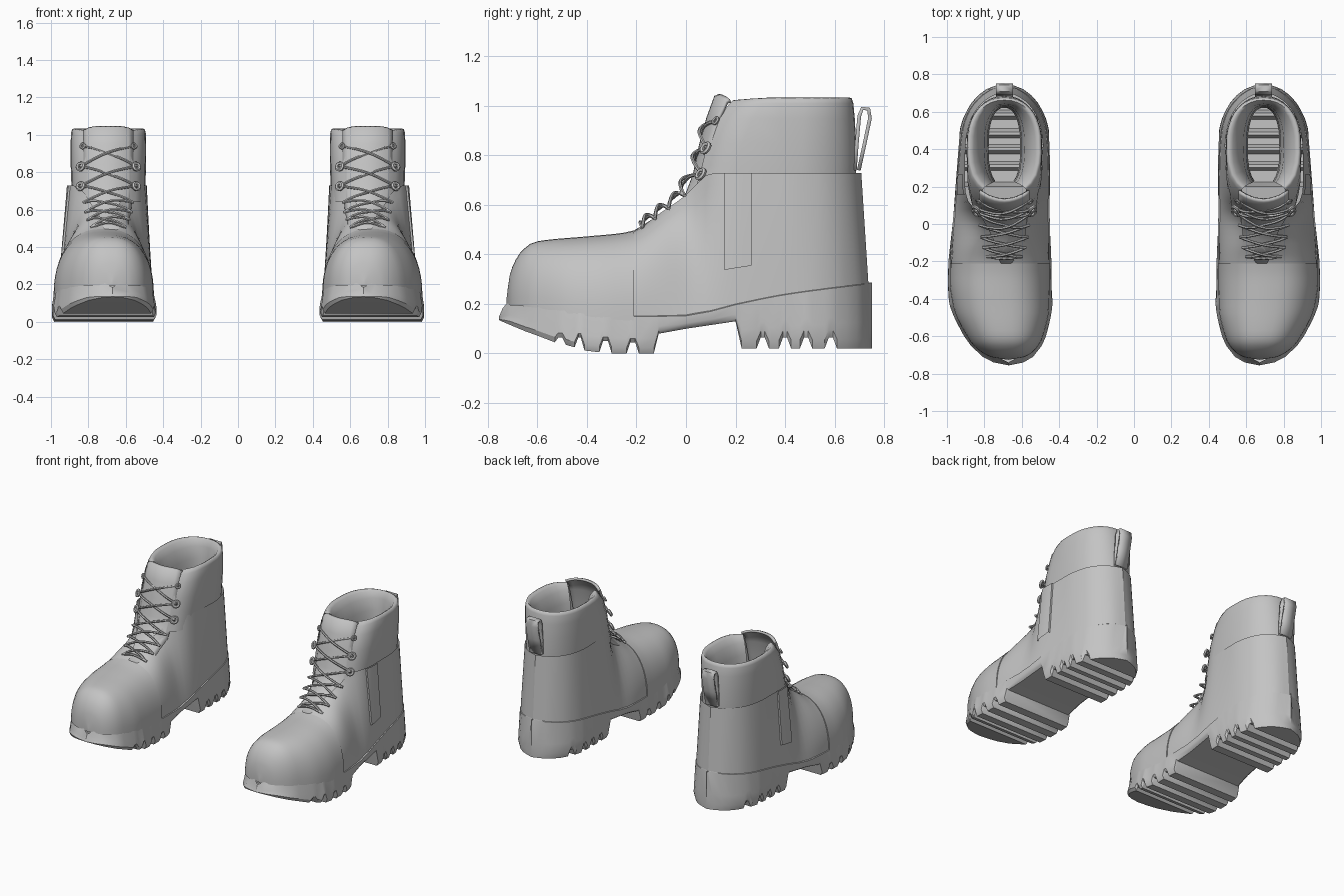
import bpy, bmesh, math
from mathutils import Vector

if "Cube" in bpy.data.objects:
    bpy.data.objects.remove(bpy.data.objects["Cube"])

grey = bpy.data.materials.new("grey leather")
grey.diffuse_color = (0.55, 0.55, 0.55, 1)
grey.use_nodes = True
grey.node_tree.nodes["Principled BSDF"].inputs["Base Color"].default_value = grey.diffuse_color


def curve_fn(pts):
    """Smooth monotone interpolation through (y, value) pairs."""
    d = [(b[1] - a[1]) / (b[0] - a[0]) for a, b in zip(pts, pts[1:])]
    m = [d[0]] + [0 if p * q <= 0 else 2 * p * q / (p + q) for p, q in zip(d, d[1:])] + [d[-1]]

    def f(y):
        y = min(max(y, pts[0][0]), pts[-1][0])
        i = 0
        while i < len(d) - 1 and y > pts[i + 1][0]:
            i += 1
        h = pts[i + 1][0] - pts[i][0]
        t = (y - pts[i][0]) / h
        return ((2*t**3 - 3*t*t + 1) * pts[i][1] + (t**3 - 2*t*t + t) * h * m[i]
                + (3*t*t - 2*t**3) * pts[i+1][1] + (t**3 - t*t) * h * m[i+1])
    return f


def finish(ob, angle=40):
    """Material, smooth shading and the mirrored second boot."""
    ob.data.materials.append(grey)
    bpy.ops.object.select_all(action='DESELECT')
    ob.select_set(True)
    bpy.context.view_layer.objects.active = ob
    if ob.type == 'CURVE':
        bpy.ops.object.convert(target='MESH')
        ob = bpy.context.object
    bpy.ops.object.shade_smooth_by_angle(angle=math.radians(angle))
    ob.modifiers.new("other_boot", 'MIRROR').use_mirror_merge = False
    return ob


def loft(name, rows, thick=0, angle=40):
    """Sheet through rows of points."""
    bm = bmesh.new()
    vs = [[bm.verts.new(p) for p in r] for r in rows]
    for a, b in zip(vs, vs[1:]):
        for i in range(len(a) - 1):
            bm.faces.new((a[i], a[i+1], b[i+1], b[i]))
    bmesh.ops.remove_doubles(bm, verts=bm.verts, dist=1e-5)
    bmesh.ops.recalc_face_normals(bm, faces=bm.faces)
    me = bpy.data.meshes.new(name)
    bm.to_mesh(me)
    bm.free()
    ob = bpy.data.objects.new(name, me)
    bpy.context.collection.objects.link(ob)
    if thick:
        s = ob.modifiers.new("thickness", 'SOLIDIFY')
        s.thickness, s.offset = thick, 0
    return finish(ob, angle)


def tube(name, pts, r, cyclic=False):
    cu = bpy.data.curves.new(name, 'CURVE')
    cu.dimensions, cu.bevel_depth, cu.bevel_resolution, cu.resolution_u = '3D', r, 1, 5
    sp = cu.splines.new('BEZIER')
    sp.bezier_points.add(len(pts) - 1)
    for b, p in zip(sp.bezier_points, pts):
        b.co = p
        b.handle_left_type = b.handle_right_type = 'AUTO'
    sp.use_cyclic_u = cyclic
    cu.use_fill_caps = not cyclic
    ob = bpy.data.objects.new(name, cu)
    bpy.context.collection.objects.link(ob)
    return finish(ob)


# Shape of the upper along its length
centre = curve_fn([(-.75, .67), (-.3, .718), (0, .71), (.4, .695), (.75, .69)])
base_w = curve_fn([(-.72, 0), (-.705, .085), (-.65, .162), (-.58, .207), (-.45, .25), (-.3, .262),
                   (-.1, .26), (.1, .25), (.3, .24), (.5, .222), (.6, .19), (.68, .128),
                   (.72, .07), (.738, 0)])
top_w = curve_fn([(-.22, .09), (.03, .12), (.12, .18), (.2, .202), (.42, .207), (.55, .188),
                  (.62, .16), (.68, .115), (.715, .066), (.738, 0)])
top_z = curve_fn([(-.72, .205), (-.708, .30), (-.695, .345), (-.66, .405), (-.6, .447), (-.4, .467),
                  (-.25, .482), (-.2, .5), (-.1, .57), (0, .64), (.05, .69), (.1, .73), (.74, .73)])
sole_z = curve_fn([(-.755, .145), (-.72, .215), (-.4, .17), (-.2, .152), (0, .155), (.2, .2),
                   (.4, .24), (.74, .285)])


def skin(y, u, side, off=0):
    """Point on the upper: u runs from the sole (0) to the top edge (1)."""
    k = min(max((y + .22) / .34, 0), 1)
    k = k * k * (3 - 2 * k)
    wb, wt, zb = base_w(y), top_w(y), sole_z(y) - .02
    h = top_z(y) - zb
    a = u * math.pi / 2
    c, s = max(math.cos(a), 0) ** .8, math.sin(a) ** .9
    x = (1 - k) * wb * c + k * (wb + (wt - wb) * u)
    z = zb + h * ((1 - k) * s + k * u)
    back = min(max((y - .4) / .3, 0), 1)
    n = off / max(wb, .1)
    return (centre(y) + side * x * (1 + n), y - .03 * u * back + off * (-1 if y < -.6 else 0),
            z + off * (1 - k) * s)


def upper(name, y0, y1, count):
    us = [i / 12 for i in range(13)]
    ys = [y0 + (y1 - y0) * (1 - math.cos(math.pi * i / count)) / 2 for i in range(count + 1)]
    for side, label in ((-1, "_inner"), (1, "_outer")):
        loft(name + label, [[skin(y, u, side) for u in us] for y in ys])


upper("quarter", -.23, .738, 34)

# Toe cap, one smooth dome slightly proud of the quarter
rows = []
for i in range(21):
    y = -.72 + .51 * (1 - math.cos(math.pi / 2 * i / 20))
    arc = [skin(min(y, -.2201), j / 12, -1, .006) for j in range(13)]
    arc += [skin(min(y, -.2201), j / 12, 1, .006) for j in range(11, -1, -1)]
    rows.append([(p[0], p[1] + max(0, y + .2201), p[2]) for p in arc])
rows.append([(centre(-.21) + (p[0] - centre(-.21)) * .96, p[1], p[2] - .012) for p in rows[-1]])
loft("toe_cap", rows)

# Sole: lugged lower profile swept across the width
lugs = [(-.756, .135), (-.74, .128), (-.71, .115), (-.65, .09), (-.6, .072), (-.53, .045),
        (-.515, .065), (-.50, .065), (-.485, .035), (-.45, .025), (-.435, .065), (-.425, .065),
        (-.41, .012), (-.35, .005), (-.335, .05), (-.315, .05), (-.30, 0), (-.24, 0),
        (-.225, .045), (-.205, .045), (-.19, 0), (-.13, 0), (-.11, .08), (0, .10), (.1, .115),
        (.2, .13), (.225, .02)]
for g in (.31, .40, .485, .585):
    lugs += [(g - .025, .02), (g - .008, .065), (g + .008, .065), (g + .025, .02)]
lugs += [(.65, .02), (.69, .02), (.72, .02), (.738, .02), (.752, .02)]
sole_w = curve_fn([(-.756, 0), (-.74, .08), (-.71, .135), (-.65, .19), (-.55, .24), (-.4, .277),
                   (-.2, .275), (0, .25), (.2, .247), (.5, .238), (.62, .195), (.69, .14),
                   (.73, .08), (.752, 0)])
rows = []
for y, z in lugs:
    c, zt, w = centre(y), sole_z(y), sole_w(y)
    tw = base_w(y) + .004
    if y < -.6 or y > .6:
        tw = min(tw, w)
    zm = z + (zt - z) * .4
    half = [(max(tw - .01, 0), zt + .002), (tw, zt - .003), ((tw + w) / 2 + .004 * (w > .01), zm),
            (w, z + (zt - z) * .15), (max(w - .012, 0), z)]
    rows.append([(c - x, y, h) for x, h in half] + [(c + x, y, h) for x, h in half[::-1]])
loft("lugged_sole", rows, angle=32)

# Padded collar with eyelet flaps, rim and lining
front_y = curve_fn([(.64, .01), (.72, .05), (.85, .09), (.95, .13), (1.035, .185)])
CX = .693


def collar_ring(z, sx=1, sy=1, zf=None):
    yf = front_y(zf or z)
    back = .692 - .017 * max(0, ((zf or z) - .7) / .33)
    half = [(.118, yf), (.15, yf + .03), (.178, yf + .075), (.195, yf + .14), (.2, .38)]
    for i in range(1, 10):
        a = math.pi / 2 * i / 9
        e = 1 - .12 * max(0, ((zf or z) - .75) / .28)
        half.append((.2 * math.cos(a) ** e if i < 9 else 0, .42 + (back - .42) * math.sin(a) ** e))
    full = [(-x, y) for x, y in half] + [(x, y) for x, y in half[-2::-1]]
    return [(CX + x * sx, .42 + (y - .42) * sy, z - .012 * max(0, (.3 - y) / .15) * (z > 1)) for x, y in full]


rings = [collar_ring(z, s, s) for z, s in ((.64, .96), (.70, .98), (.76, .995), (.85, 1.01), (.95, 1.01), (1.01, 1))]
rings += [collar_ring(z, sx, sy, 1.03) for z, sx, sy in
          ((1.03, .97, .98), (1.033, .92, .95), (1.02, .82, .91), (.98, .68, .87),
           (.9, .54, .84), (.75, .46, .82), (.5, .43, .8), (.1, .42, .79))]
loft("collar", rings, angle=60)

# Tongue
ty = [(-.23, .475), (-.1, .555), (0, .63), (.035, .72), (.06, .84), (.09, .95), (.12, 1.035), (.135, 1.04)]
rows = []
for i, (y, z) in enumerate(ty):
    w = .09 + .04 * min(1, i / 3)
    rows.append([(CX + w * t, y + .045 * t * t * min(1, i / 3), z - .04 * t * t * (i < 3) - .02 * t**4 * (i > 5))
                 for t in [j / 5 - 1 for j in range(11)]])
loft("tongue", rows, thick=.016, angle=60)

# Crossed laces, with eyelets and hooks
eyes = [(.095, -.175, .505), (.115, -.125, .545), (.128, -.07, .585), (.135, -.005, .638),
        (.15, .065, .725), (.15, .085, .83), (.138, .125, .94)]
for s in (-1, 1):
    for n, (a, b) in enumerate(zip(eyes, eyes[1:])):
        A, B = Vector((CX + s * a[0], a[1], a[2])), Vector((CX - s * b[0], b[1], b[2]))
        out = Vector((0, -.038, .015)) if n > 2 else Vector((0, -.01, .026))
        pts = [A, A.lerp(B, .2) + out * .75, A.lerp(B, .5) + out * (1.1 + .2 * s),
               A.lerp(B, .8) + out * .75, B]
        tube("lace", pts, .0075)
    for n, (x, y, z) in enumerate(eyes[4:]):
        up = Vector((0, .5, .87))
        side = Vector((s * .8, .6, 0))
        r = .016 if n < 2 else .011
        c = Vector((CX + s * x, y - .006, z))
        tube("hook" if n < 2 else "eyelet",
             [c + (up * math.cos(a) + side * math.sin(a)) * r * 1.2
              for a in [math.pi / 2 * k for k in range(4)]], r * .6, True)
# Lace across the lowest eyelets
x, y, z = eyes[0]
tube("lace_bar", [(CX - x, y, z), (CX, y - .01, z + .025), (CX + x, y, z)], .0075)

# Heel pull loop
path = [(.682, .74), (.69, .85), (.70, .96), (.712, .99), (.738, .987), (.743, .95), (.722, .85), (.698, .74)]
loft("pull_loop", [[(CX + x, y, z) for x in (-.046, 0, .046)] for y, z in path], thick=.015)

# Side strap on the outer face
rows = []
for i in range(9):
    u = .30 + .70 * i / 8
    rows.append([skin(y, u, 1, o) for y, o in ((.155, .0), (.156, .012), (.19, .013), (.23, .013), (.264, .012), (.265, 0))])
loft("side_strap", rows, angle=30)
